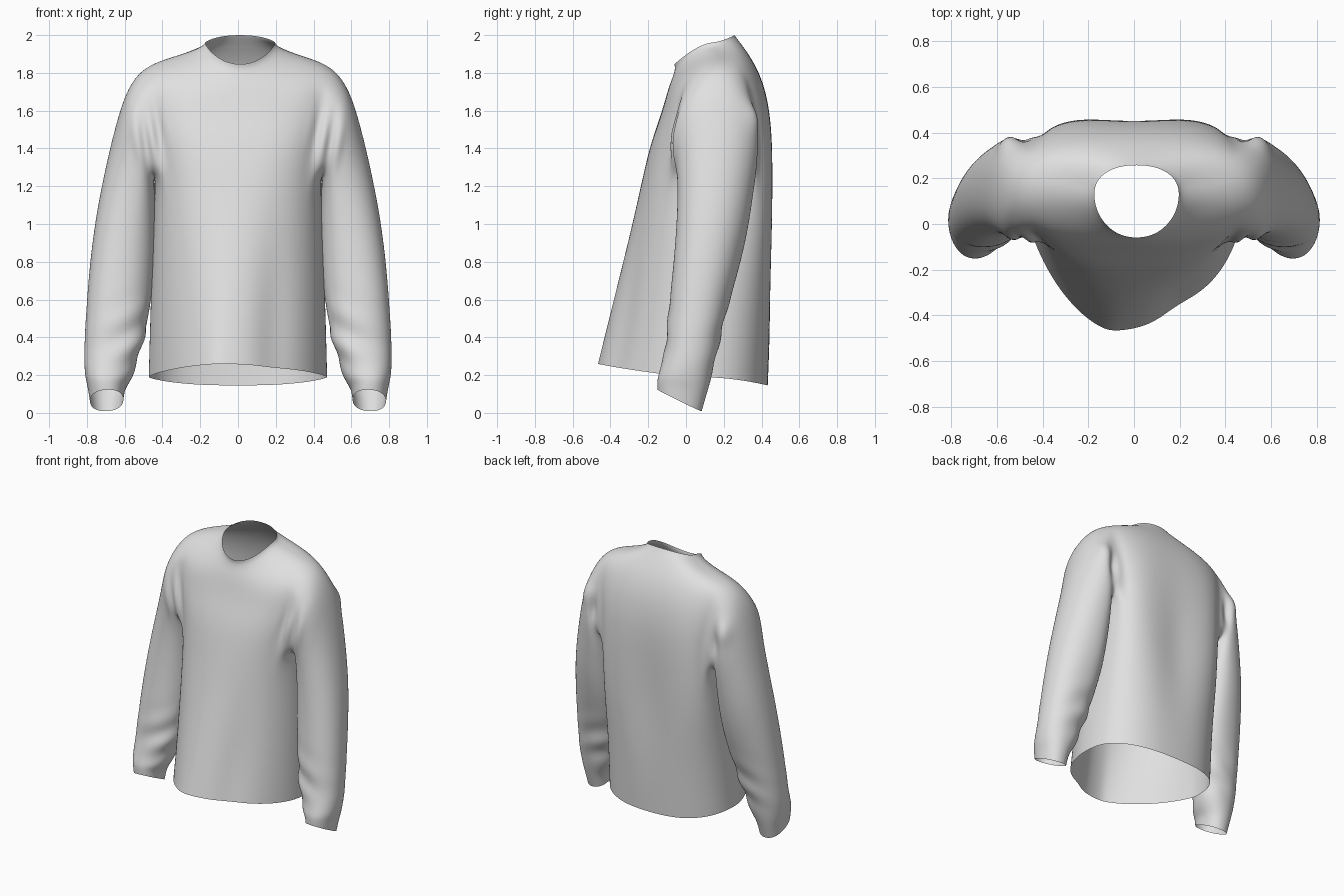
import bpy, bmesh, math
from mathutils import Vector

cube = bpy.data.objects.get("Cube")
if cube:
    bpy.data.objects.remove(cube, do_unlink=True)

fabric = bpy.data.materials.new("light_grey_fabric")
fabric.use_nodes = True
GREY = (0.75, 0.75, 0.75, 1)
fabric.diffuse_color = GREY
fabric.node_tree.nodes["Principled BSDF"].inputs["Base Color"].default_value = GREY

COLS = 32   # columns round the body
HALF = 3    # armhole half width in columns
LOW, HIGH = 3, 6   # body rows bounding the armhole

# Body rows: z front, z side, z back, half width, y front, y side, y back, front fullness
BODY = [
    (.26, .19, .145, .475, -.47, .08, .435, 1.5),
    (.62, .57, .56, .465, -.38, .09, .455, 1.65),
    (1.0, .95, .95, .45, -.285, .11, .465, 2),
    (1.25, 1.25, 1.25, .44, -.23, .13, .466, 2.4),
    (1.42, 1.45, 1.5, .455, -.19, .15, .46, 2.7),
    (1.56, 1.63, 1.68, .51, -.14, .16, .432, 2.6),
    (1.66, 1.805, 1.8, .532, -.11, .16, .39, 2.4),
    (1.73, 1.862, 1.88, .43, -.09, .16, .345, 2.1),
    (1.78, 1.9, 1.94, .29, -.07, .15, .303, 2),
    (1.82, 1.935, 1.985, .2, -.058, .13, .268, 2),
    (1.845, 1.96, 2.0, .186, -.062, .13, .258, 2),
]

# Sleeve rings: outer x, z, inner x, z, y front, y back, forward tilt
SLEEVE = [
    (.60, 1.69, .445, 1.23, -.08, .39, 0),
    (.65, 1.52, .435, 1.13, -.055, .38, 0),
    (.69, 1.36, .43, 1.0, -.045, .36, 0),
    (.75, 1.08, .435, .8, -.055, .325, 0),
    (.79, .78, .455, .6, -.078, .26, 0),
    (.812, .45, .49, .42, -.105, .19, 0),
    (.818, .3, .525, .28, -.115, .158, .01),
    (.812, .19, .562, .18, -.15, .13, .02),
    (.797, .14, .598, .13, -.155, .112, .035),
    (.785, .062, .605, .07, -.152, .085, .058),
]


def power(value, p):
    return math.copysign(abs(value) ** (2 / p), value)


def bump(value, centre, width):
    return math.exp(-((value - centre) / width) ** 2)


def body_point(row, i):
    zf, zs, zb, w, yf, ys, yb, full = row
    a = 2 * math.pi * i / COLS
    c, s = math.cos(a), math.sin(a)
    rise = abs(s) ** 1.5
    drape = max(0, 1 - zs / 1.25)   # the loose front gathers off centre
    if s < 0:
        p = full + (.6 if c > 0 else -.05) * drape
        y, z = ys + (ys - yf) * power(s, p), zs + (zf - zs) * rise
        x = w * power(c, p) - .11 * drape * s * s
    else:
        p = 2.05 + 2.2 * bump(zs, 1.25, .45) + .4 * (zs < 1)   # broad flat back
        y, z = ys + (yb - ys) * power(s, p), zs + (zb - zs) * rise
        x = w * power(c, p)
    return Vector((x + .012 * max(0, zs - 1.8) / .17, y, z))


bm = bmesh.new()

# Body and neckline
grid = [[bm.verts.new(body_point(row, i)) for i in range(COLS)] for row in BODY]


def in_armhole(j, i):
    side = min((i + .5) % (COLS // 2), COLS // 2 - (i + .5) % (COLS // 2))
    return LOW <= j < HIGH and side < HALF


for j in range(len(BODY) - 1):
    for i in range(COLS):
        k = (i + 1) % COLS
        if not in_armhole(j, i):
            bm.faces.new((grid[j][i], grid[j][k], grid[j + 1][k], grid[j + 1][i]))

# Sleeves continue from the armhole edges
for side in (1, -1):
    mid = 0 if side == 1 else COLS // 2

    def edge(j, step):
        return grid[j][(mid + side * step) % COLS]

    # Loop runs from top centre to back, bottom, front and round to the top
    loop = [edge(HIGH, s) for s in range(0, HALF + 1)]
    loop += [edge(j, HALF) for j in range(HIGH - 1, LOW, -1)]
    loop += [edge(LOW, s) for s in range(HALF, -HALF - 1, -1)]
    loop += [edge(j, -HALF) for j in range(LOW + 1, HIGH)]
    loop += [edge(HIGH, s) for s in range(-HALF, 0)]
    count = len(loop)
    for ox, oz, ix, iz, yf, yb, tilt in SLEEVE:
        ring = []
        for n in range(count):
            a = 2 * math.pi * n / count
            u, v = power(math.cos(a), 2.2), power(math.sin(a), 2.2)
            x = (ox + ix) / 2 + (ox - ix) / 2 * u
            y = (yf + yb) / 2 + (yb - yf) / 2 * v
            z = (oz + iz) / 2 + (oz - iz) / 2 * u - tilt * v
            ring.append(bm.verts.new((side * x, y, z)))
        for n in range(count):
            m = (n + 1) % count
            quad = (loop[n], ring[n], ring[m], loop[m])
            bm.faces.new(quad if side == -1 else quad[::-1])
        loop = ring

bmesh.ops.recalc_face_normals(bm, faces=bm.faces)
bm.normal_update()
if grid[2][COLS * 3 // 4].normal.y > 0:
    bmesh.ops.reverse_faces(bm, faces=bm.faces)
cage_mesh = bpy.data.meshes.new("shirt_cage")
bm.to_mesh(cage_mesh)
bm.free()

# Smooth the cage into cloth
shirt = bpy.data.objects.new("long_sleeved_shirt", cage_mesh)
bpy.context.collection.objects.link(shirt)
subdivision = shirt.modifiers.new("smooth_cloth", "SUBSURF")
subdivision.levels = subdivision.render_levels = 3
bpy.context.view_layer.update()
mesh = bpy.data.meshes.new_from_object(
    shirt.evaluated_get(bpy.context.evaluated_depsgraph_get()))
shirt.modifiers.clear()
shirt.data = mesh
bpy.data.meshes.remove(cage_mesh)

# Soft folds: forearm wrinkles, armpit pleats and body drape
bm = bmesh.new()
bm.from_mesh(mesh)
bm.normal_update()
moves = []
for vert in bm.verts:
    x, y, z = vert.co
    ax = abs(x)
    d = 0
    if ax > .49 and z < .8:
        inner = bump(ax, .56, .14)
        d += .009 * inner * math.sin(34 * z + 14 * ax - 8 * y) * bump(z, .38, .17)
    pleat = bump(ax, .47, .07) * bump(z, 1.45, .13)
    d += .013 * pleat * math.sin(70 * ax - 12 * z) * (y < .05)
    d += .02 * bump(ax, .55, .05) * bump(z, 1.57, .08) * bump(y, .38, .08)
    d -= .025 * bump(ax, .49, .03) * bump(z, 1.47, .1) * bump(y, .39, .08)
    d -= .02 * bump(x, 0, .15) * (y > .3) * bump(z, 1, .45)
    d -= .022 * bump(x, .2, .1) * (y < 0) * bump(z, .4, .5)
    moves.append((vert, vert.normal * d))
for vert, move in moves:
    vert.co += move
bm.to_mesh(mesh)
bm.free()

mesh.materials.clear()
mesh.materials.append(fabric)
for polygon in mesh.polygons:
    polygon.use_smooth = True
